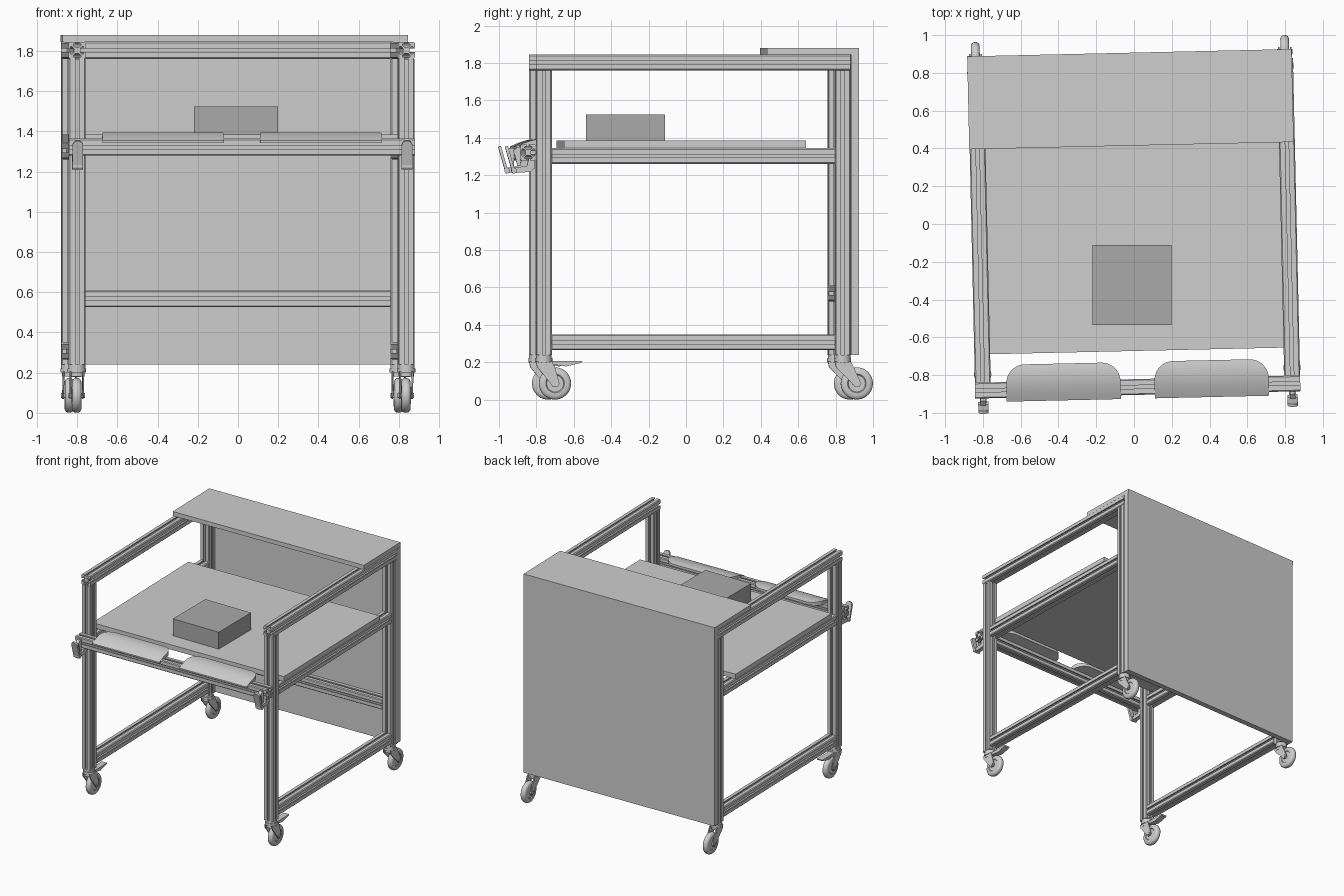
import bpy, bmesh
from math import sin, cos, pi, sqrt
from mathutils import Matrix, Vector

if "Cube" in bpy.data.objects:
    bpy.data.objects.remove(bpy.data.objects["Cube"])

TURN = Matrix.Rotation(0.0225, 4, 'Z')   # the whole cart stands slightly turned
H = 0.042                                # half width of the slotted bars
POST_X = 0.819
FRONT_Y, BACK_Y = -0.779, 0.819


def material(name, value):
    m = bpy.data.materials.new(name)
    m.use_nodes = True
    colour = (value, value, value, 1)
    m.diffuse_color = colour
    bsdf = m.node_tree.nodes["Principled BSDF"]
    bsdf.inputs["Base Color"].default_value = colour
    bsdf.inputs["Roughness"].default_value = 0.6
    return m


LIGHT = material("light grey", 0.62)
DARK = material("mid grey", 0.4)


def finish(name, bm, mat=LIGHT, turn=TURN, smooth=False):
    bmesh.ops.recalc_face_normals(bm, faces=bm.faces)
    bm.transform(turn)
    mesh = bpy.data.meshes.new(name)
    bm.to_mesh(mesh)
    bm.free()
    mesh.materials.append(mat)
    if smooth:
        mesh.shade_smooth()
        mesh.set_sharp_from_angle(angle=0.6)
    ob = bpy.data.objects.new(name, mesh)
    bpy.context.collection.objects.link(ob)
    return ob


def prism(bm, outline, axis, start, end):
    """Extrude a flat outline along an axis."""
    def place(a, b, c):
        return {'x': (c, a, b), 'y': (a, c, b), 'z': (a, b, c)}[axis]
    face = bm.faces.new([bm.verts.new(place(a, b, start)) for a, b in outline])
    new = bmesh.ops.extrude_face_region(bm, geom=[face])["geom"]
    step = Vector(place(0, 0, end - start))
    bmesh.ops.translate(bm, vec=step, verts=[v for v in new if isinstance(v, bmesh.types.BMVert)])


def circle(a, b, r, n=32):
    return [(a + r * cos(2 * pi * i / n), b + r * sin(2 * pi * i / n)) for i in range(n)]


def box(name, x, y, z, mat=LIGHT, turn=TURN):
    bm = bmesh.new()
    prism(bm, [(x[0], y[0]), (x[1], y[0]), (x[1], y[1]), (x[0], y[1])], 'z', *z)
    return finish(name, bm, mat, turn)


def slotted_outline(a, b):
    """Square bar section with a T slot in each side."""
    side = [(H, -H + 0.006), (H, -0.009), (H - 0.009, -0.009), (H - 0.009, -0.019),
            (H - 0.017, -0.019), (H - 0.026, -0.01)]
    side += [(u, -v) for u, v in reversed(side)]
    pts = []
    for k in range(4):
        c, s = ((1, 0), (0, 1), (-1, 0), (0, -1))[k]
        pts += [(a + u * c - v * s, b + u * s + v * c) for u, v in side]
    return pts


def bar(name, axis, centre, start, end):
    bm = bmesh.new()
    prism(bm, slotted_outline(*centre), axis, start, end)
    return finish(name, bm)


def wheel(bm, y, z, x):
    """Lathe a rounded wheel around the axle."""
    section = [(0.0, 0.018), (0.045, 0.018), (0.05, 0.023), (0.07, 0.023), (0.081, 0.017), (0.086, 0.008)]
    section += [(r, -w) for r, w in reversed(section)]
    verts = [bm.verts.new((x + w, y, z + r)) for r, w in section]
    edges = [bm.edges.new(pair) for pair in zip(verts, verts[1:])]
    bmesh.ops.spin(bm, geom=verts + edges, cent=(x, y, z), axis=(1, 0, 0),
                   angle=2 * pi, steps=40, use_merge=True)
    bmesh.ops.remove_doubles(bm, verts=bm.verts, dist=0.0005)


def caster(side, end, x, y, trail, brake):
    axle = y + trail
    bm = bmesh.new()
    wheel(bm, axle, 0.087, x)
    finish(f"{end}_{side}_wheel", bm, smooth=True)

    # mount, swivel, fork cheeks and axle
    bm = bmesh.new()
    prism(bm, circle(x, y, 0.042), 'z', 0.222, 0.24)
    prism(bm, circle(x, y, 0.046), 'z', 0.2, 0.222)
    prism(bm, circle(x, y, 0.038), 'z', 0.18, 0.2)
    cheek = [(y - 0.042, 0.205), (y - 0.036, 0.175), (axle - 0.024, 0.085), (axle - 0.012, 0.068),
             (axle + 0.012, 0.068), (axle + 0.024, 0.085), (y + 0.06, 0.17), (y + 0.044, 0.205)]
    for s in (-1, 1):
        prism(bm, cheek, 'x', x + s * 0.027, x + s * 0.035)
    prism(bm, circle(axle, 0.087, 0.013, 16), 'x', x - 0.041, x + 0.041)
    if brake:
        pedal = [(y + 0.03, 0.207), (y + 0.205, 0.207), (y + 0.2, 0.197), (y + 0.16, 0.188),
                 (y + 0.12, 0.178), (y + 0.03, 0.19)]
        prism(bm, pedal, 'x', x - 0.024, x + 0.024)
    finish(f"{end}_{side}_caster_fork", bm, smooth=True)


def clamp(side, x):
    """Toggle lever hanging from the front rail."""
    lever = bmesh.new()
    r, top = 0.027, 0.135
    outline = [(x + r * cos(pi * i / 12), top + r * sin(pi * i / 12) - r) for i in range(13)]
    outline += [(x - r * cos(pi * i / 12), -r * sin(pi * i / 12) + 0.012) for i in range(13)]
    prism(lever, outline, 'y', -0.008, 0.008)
    lever.transform(Matrix.Translation((0, -0.942, 1.225)) @ Matrix.Rotation(0.28, 4, 'X'))
    finish(f"{side}_clamp_lever", lever, smooth=True)

    bm = bmesh.new()
    prism(bm, circle(-0.938, 1.225, 0.015, 20), 'x', x - 0.027, x + 0.027)
    arm = [(-0.945, 1.212), (-0.85, 1.218), (-0.83, 1.235), (-0.83, 1.29), (-0.86, 1.29), (-0.87, 1.25),
           (-0.94, 1.24)]
    prism(bm, arm, 'x', x - 0.018, x + 0.018)
    catch = [(-0.92, 1.25), (-0.903, 1.25), (-0.903, 1.35), (-0.92, 1.35), (-0.945, 1.33), (-0.935, 1.31)]
    prism(bm, catch, 'x', x - 0.014, x + 0.014)
    finish(f"{side}_clamp_arm", bm, smooth=True)


def arm_pad(side, x0, x1):
    """Domed pad with rounded back corners, lofted across its width."""
    front, back, r, n = -0.925, -0.73, 0.1, 10
    offsets = [r * (1 - cos(pi / 2 * i / 10)) for i in range(11)]
    stations = [(x0 + o, o) for o in offsets] + [(x1 - o, o) for o in reversed(offsets)]
    bm = bmesh.new()
    loops = []
    for x, o in stations:
        edge = back - r + sqrt(max(r * r - (r - o) ** 2, 0))
        ts = [(front + (edge - front) * i / n - front) / (back - front) for i in range(n + 1)]
        ring = [(front + t * (back - front), 1.345 + 0.05 * sin(pi * (0.06 + 0.58 * t))) for t in ts]
        ring += [(front + t * (back - front), 1.343 + 0.027 * t) for t in reversed(ts)]
        loops.append([bm.verts.new((x, y, z)) for y, z in ring])
    for a, b in zip(loops, loops[1:]):
        for i in range(len(a)):
            j = (i + 1) % len(a)
            bm.faces.new((a[i], a[j], b[j], b[i]))
    bm.faces.new(loops[0])
    bm.faces.new(loops[-1])
    finish(f"{side}_arm_pad", bm, smooth=True)


# Side frames, casters, clamps and pads
for side, s in (("right", -1), ("left", 1)):
    x = s * POST_X
    bar(f"front_{side}_post", 'z', (x, FRONT_Y), 0.24, 1.76)
    bar(f"back_{side}_post", 'z', (x, BACK_Y), 0.24, 1.76)
    bar(f"{side}_top_rail", 'y', (x, 1.803), FRONT_Y - H, BACK_Y + H)
    bar(f"{side}_shelf_rail", 'y', (x, 1.303), FRONT_Y + H, BACK_Y - H)
    bar(f"{side}_bottom_rail", 'y', (x, 0.307), FRONT_Y + H, BACK_Y - H)
    caster(side, "front", x, FRONT_Y, 0.06, True)
    caster(side, "back", x, BACK_Y, 0.076, False)
    clamp(side, x)
    arm_pad(side, *sorted((s * 0.09, s * 0.695)))

# Cross rails
bar("back_top_rail", 'x', (BACK_Y, 1.803), -POST_X + H, POST_X - H)
bar("back_lower_rail", 'x', (BACK_Y, 0.568), -POST_X + H, POST_X - H)
bar("front_rail", 'x', (-0.863, 1.322), -0.861, 0.861)

# Panels and the box on the shelf
box("back_panel", (-0.861, 0.857), (0.862, 0.907), (0.24, 1.845))
box("top_panel", (-0.863, 0.855), (0.415, 0.907), (1.845, 1.88))
box("shelf", (-0.861, 0.861), (-0.672, 0.622), (1.345, 1.385))
box("shelf_box", (-0.22, 0.198), (-0.535, -0.112), (1.385, 1.525), DARK, Matrix.Identity(4))
